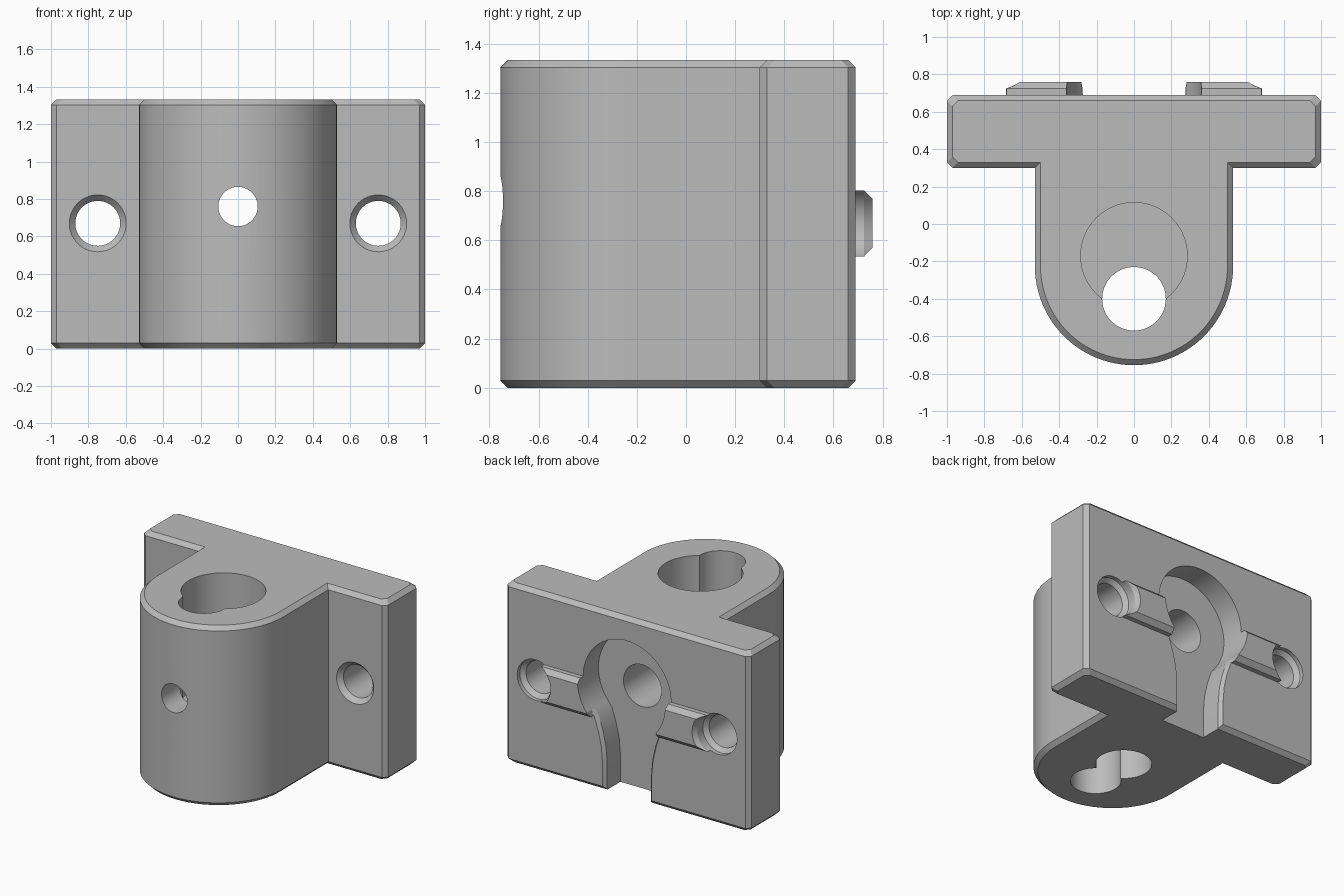
import bpy, bmesh, math

if "Cube" in bpy.data.objects:
    bpy.data.objects.remove(bpy.data.objects["Cube"])

grey = bpy.data.materials.new("grey")
grey.diffuse_color = (0.5, 0.5, 0.5, 1)
grey.use_nodes = True
grey.node_tree.nodes["Principled BSDF"].inputs["Base Color"].default_value = grey.diffuse_color


def loft(name, rings):
    """Closed solid through rings of equal point count."""
    bm = bmesh.new()
    vs = [[bm.verts.new(p) for p in r] for r in rings]
    n = len(rings[0])
    for a, b in zip(vs, vs[1:]):
        for i in range(n):
            j = (i + 1) % n
            bm.faces.new((a[i], a[j], b[j], b[i]))
    bm.faces.new(vs[0][::-1])
    bm.faces.new(vs[-1])
    bmesh.ops.recalc_face_normals(bm, faces=bm.faces)
    me = bpy.data.meshes.new(name)
    bm.to_mesh(me)
    bm.free()
    ob = bpy.data.objects.new(name, me)
    bpy.context.collection.objects.link(ob)
    me.materials.append(grey)
    return ob


def circle(r, n=64):
    return [(r * math.cos(2 * math.pi * i / n), r * math.sin(2 * math.pi * i / n)) for i in range(n)]


def hole_y(name, x, z, steps):
    """Round bore along y; steps are (y, radius)."""
    return loft(name, [[(x + a, y, z + b) for a, b in circle(r)] for y, r in steps])


def hole_z(name, y, r, z0, z1):
    return loft(name, [[(a, y + b, z) for a, b in circle(r)] for z in (z0, z1)])


def combine(body, tool, op):
    m = body.modifiers.new("cut", 'BOOLEAN')
    m.operation, m.solver, m.object = op, 'EXACT', tool
    bpy.context.view_layer.objects.active = body
    bpy.ops.object.modifier_apply(modifier=m.name)
    bpy.data.objects.remove(tool)


# T-shaped outline with a rounded nose, inset by d
C = 0.03
def outline(d):
    w, b, y0, y1 = 1 - d, 0.53 - d, 0.30 + d, 0.69 - d
    half = [(b, y0), (w - C, y0), (w, y0 + C), (w, y1 - C), (w - C, y1)]
    nose = [(-b * math.cos(math.pi * i / 48), -0.225 - b * math.sin(math.pi * i / 48)) for i in range(49)]
    return nose + half + [(-x, y) for x, y in half[::-1]]


body = loft("bracket_body", [[(x, y, z) for x, y in outline(d)]
                             for z, d in ((0, C), (C, 0), (1.333 - C, 0), (1.333, C))])

# Chamfered locating bars on the back
for s in (-1, 1):
    prof = [(0.6, 0.535), (0.725, 0.535), (0.758, 0.57), (0.758, 0.77), (0.725, 0.803), (0.6, 0.803)]
    combine(body, loft("bar", [[(s * x, y, z) for y, z in prof] for x in (0.1, 0.76)]), 'UNION')

# Bell-shaped recess in the back, open at the bottom, with a chamfered neck
neck = [(0.18, -0.1), (0.18, 0.2), (0.19, 0.32), (0.215, 0.43), (0.25, 0.535)]
arc = [(0.36 * math.cos(math.radians(t)), 0.80 + 0.36 * math.sin(math.radians(t))) for t in range(-38, 90, 4)]
def bell(y, e):
    h = [(x + e, z) for x, z in neck] + arc
    return [(x, y, z) for x, z in h + [(-x, z) for x, z in h[::-1]]]
combine(body, loft("recess", [bell(0.51, 0), bell(0.665, 0), bell(0.695, 0.025), bell(0.9, 0.025)]), 'DIFFERENCE')

# Screw holes, countersunk at both ends
for s in (-1, 1):
    combine(body, hole_y("screw_hole", s * 0.75, 0.67,
                         [(0.2, 0.152), (0.30, 0.152), (0.335, 0.12), (0.63, 0.12),
                          (0.66, 0.15), (0.725, 0.15), (0.775, 0.18)]), 'DIFFERENCE')

# Stepped cross bore from front to recess
combine(body, hole_y("cross_bore", 0, 0.76, [(-0.9, 0.105), (-0.15, 0.105), (-0.149, 0.155), (0.6, 0.155)]), 'DIFFERENCE')

# Vertical bore with offset pockets above and below
combine(body, hole_z("through_bore", -0.40, 0.17, -0.1, 1.5), 'DIFFERENCE')
combine(body, hole_z("top_pocket", -0.17, 0.285, 0.5, 1.5), 'DIFFERENCE')
combine(body, hole_z("bottom_pocket", -0.11, 0.19, -0.1, 0.35), 'DIFFERENCE')

# Smooth curves, sharp edges
bpy.ops.object.select_all(action='DESELECT')
body.select_set(True)
bpy.context.view_layer.objects.active = body
bpy.ops.object.shade_smooth_by_angle(angle=math.radians(20))
